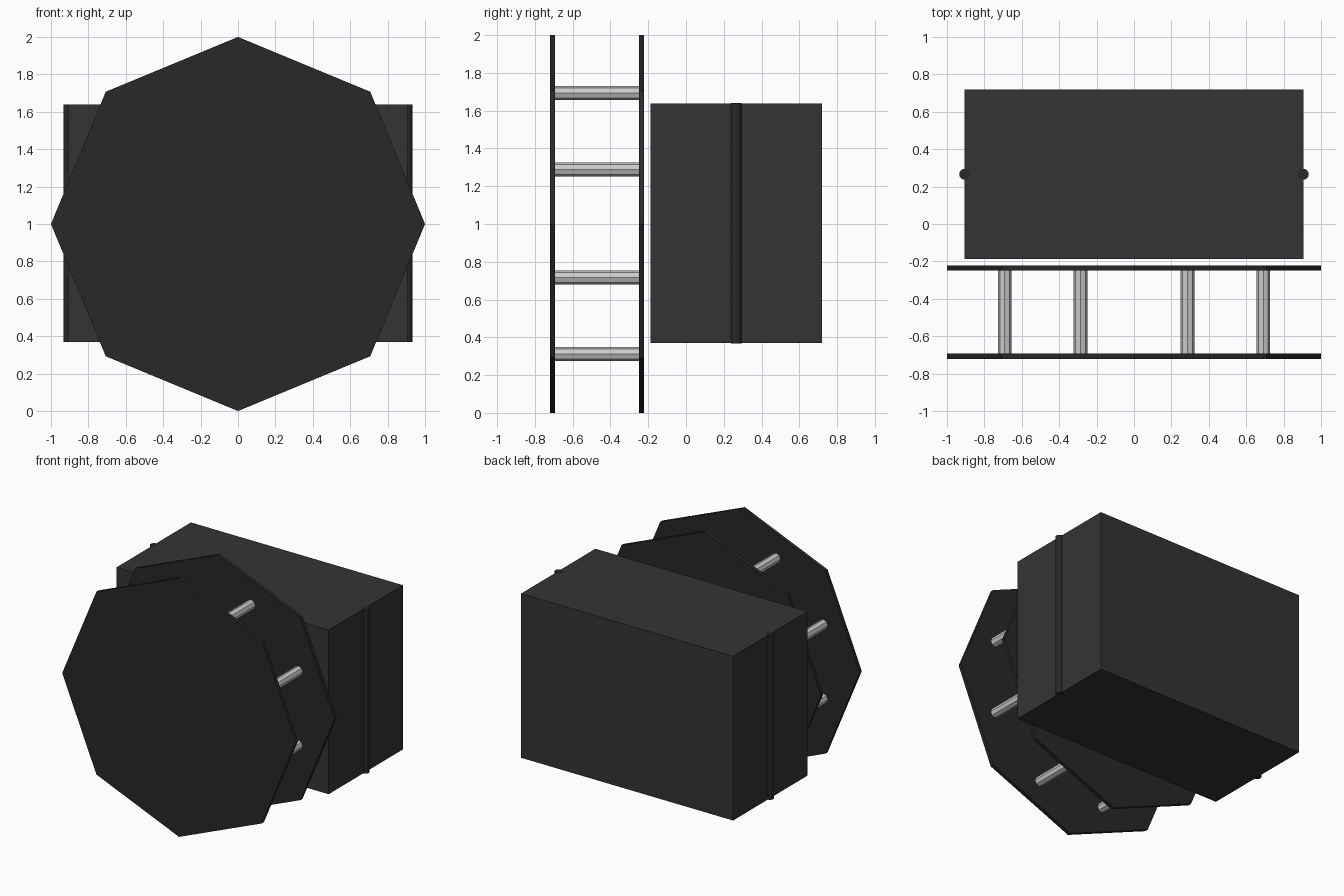
import bpy
from math import pi, cos, sin

if "Cube" in bpy.data.objects:
    bpy.data.objects.remove(bpy.data.objects["Cube"])


def material(name, rgb):
    m = bpy.data.materials.new(name)
    m.diffuse_color = (*rgb, 1)
    m.use_nodes = True
    m.node_tree.nodes["Principled BSDF"].inputs["Base Color"].default_value = m.diffuse_color
    return m


plate_mat = material("near_black", (0.021, 0.021, 0.023))
box_mat = material("dark_grey", (0.034, 0.034, 0.034))


def cylinder(name, sides, radius, depth, loc, rot=(0, 0, 0), mat=None):
    bpy.ops.mesh.primitive_cylinder_add(vertices=sides, radius=radius, depth=depth,
                                        location=loc, rotation=rot)
    ob = bpy.context.object
    ob.name = name
    if mat:
        ob.data.materials.append(mat)
    return ob


# two octagonal plates, corner pointing up
for name, y in (("front_plate", -0.707), ("rear_plate", -0.235)):
    cylinder(name, 8, 1.0, 0.027, (0, y, 1), (pi / 2, 0, 0), plate_mat)

# ring of spacer rods between the plates
for i in range(8):
    a = pi / 8 + i * pi / 4
    cylinder(f"spacer_rod_{i + 1}", 8, 0.037, 0.446,
             (0.748 * cos(a), -0.471, 1.003 + 0.748 * sin(a)), (pi / 2, 0, 0))

# main box behind the plates
bpy.ops.mesh.primitive_cube_add(size=1, location=(0, 0.266, 1.004))
box = bpy.context.object
box.name = "main_box"
box.scale = (1.814, 0.908, 1.27)
box.data.materials.append(box_mat)

# vertical round rail on each side of the box
for side, x in (("left", -0.905), ("right", 0.905)):
    rail = cylinder(f"{side}_rail", 16, 0.029, 1.272, (x, 0.266, 1.004), mat=plate_mat)
    bpy.context.view_layer.objects.active = rail
    bpy.ops.object.shade_smooth_by_angle()
